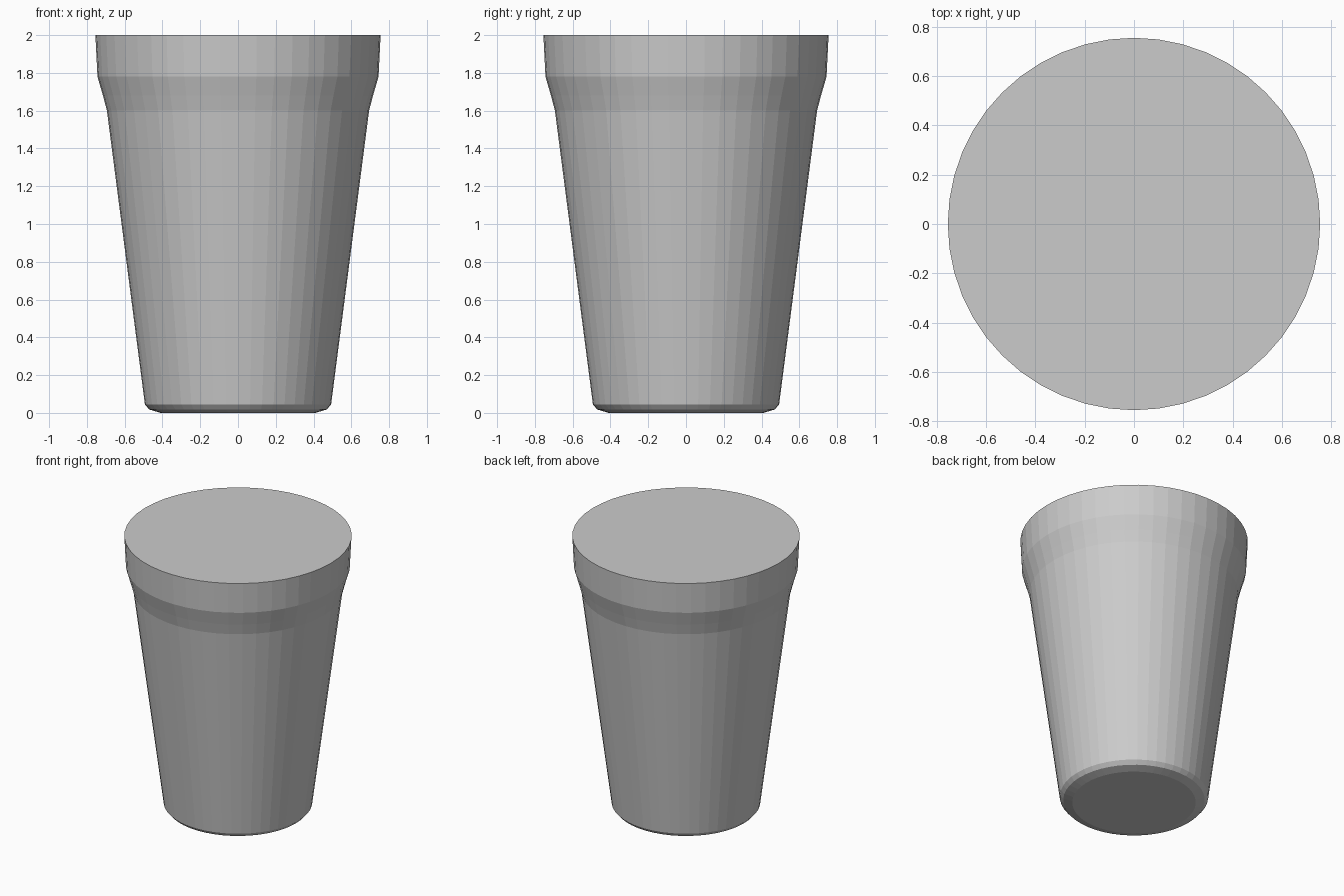
import bpy, bmesh
from math import cos, sin, tau

if "Cube" in bpy.data.objects:
    bpy.data.objects.remove(bpy.data.objects["Cube"])

SIDES = 48
# Outline of the tumbler from base to lip: (radius, height)
PROFILE = [(0.41, 0.0), (0.47, 0.018), (0.493, 0.045), (0.694, 1.6),
           (0.715, 1.68), (0.744, 1.78), (0.748, 1.86), (0.755, 2.0)]


def lathe(name, profile, sides):
    """Solid of revolution with flat caps at both ends."""
    bm = bmesh.new()
    rings = [[bm.verts.new((r * cos(tau * i / sides), r * sin(tau * i / sides), z))
              for i in range(sides)] for r, z in profile]
    for low, high in zip(rings, rings[1:]):
        for i in range(sides):
            j = (i + 1) % sides
            bm.faces.new((low[i], low[j], high[j], high[i]))
    bm.faces.new(rings[0][::-1])
    bm.faces.new(rings[-1])
    mesh = bpy.data.meshes.new(name)
    bm.to_mesh(mesh)
    bm.free()
    obj = bpy.data.objects.new(name, mesh)
    bpy.context.collection.objects.link(obj)
    return obj


# Tapered cup with a chamfered foot, flared collar and closed flat top
lathe("tapered_cup", PROFILE, SIDES)
